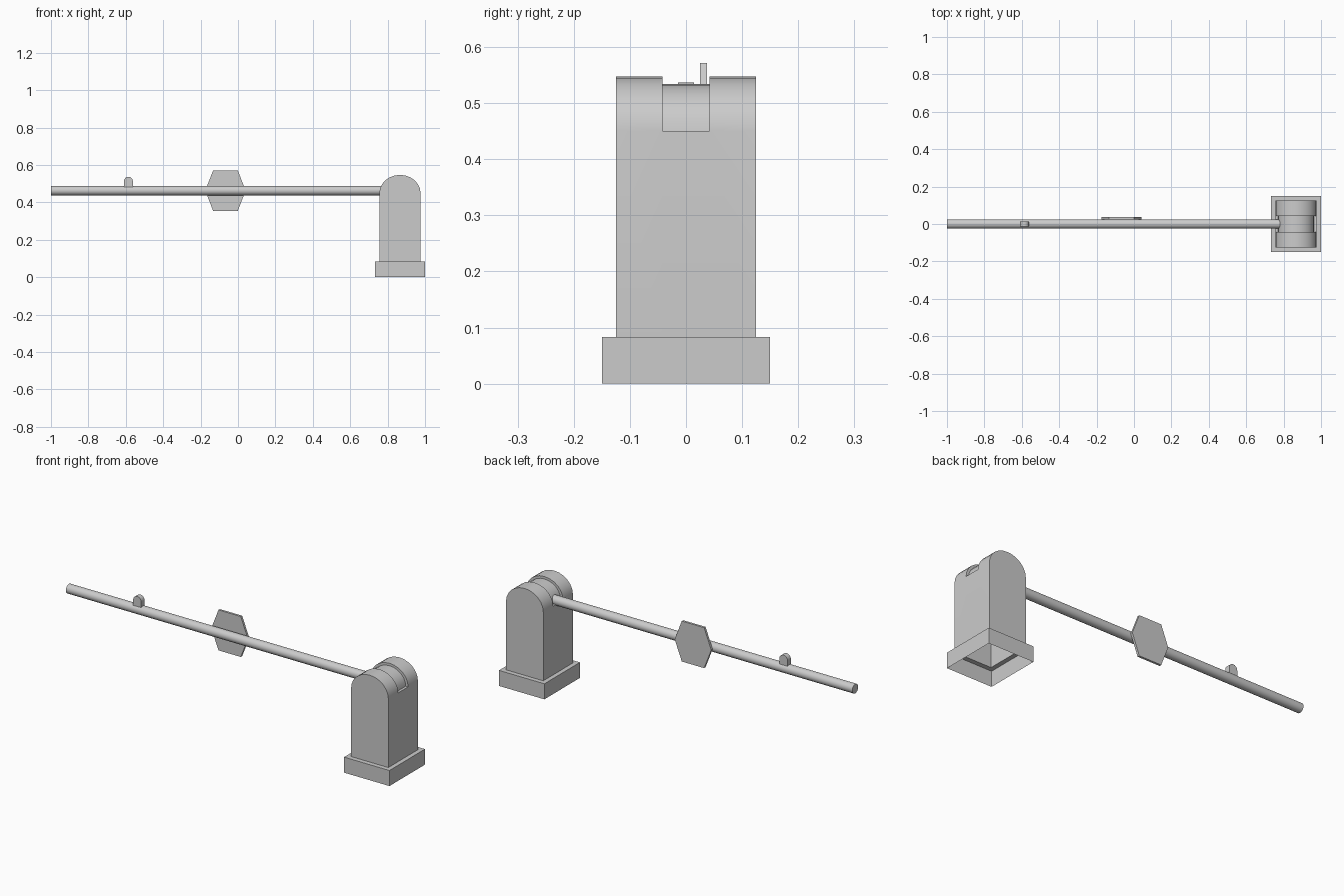
import bpy, bmesh, math

if "Cube" in bpy.data.objects:
    bpy.data.objects.remove(bpy.data.objects["Cube"], do_unlink=True)

GREY = (0.6, 0.6, 0.6, 1.0)
grey = bpy.data.materials.new("plain grey")
grey.use_nodes = True
grey.diffuse_color = GREY
grey.node_tree.nodes["Principled BSDF"].inputs["Base Color"].default_value = GREY

POST_X, POST_HALF = 0.866, 0.11
BASE_HALF, BASE_Y, BASE_TOP = 0.134, 0.15, 0.083
POST_Y, SLOT_Y, SPRING = 0.125, 0.042, 0.45
BOOM_Z, BOOM_R = 0.463, 0.025


def arch(cx, z, rx, rz, steps=12):
    """Half ellipse in the xz plane, from left to right."""
    angles = [math.pi * (1 - i / steps) for i in range(steps + 1)]
    return [(cx + rx * math.cos(a), z + rz * math.sin(a)) for a in angles]


def finish(name, bm, smooth=True):
    bmesh.ops.remove_doubles(bm, verts=bm.verts, dist=1e-5)
    bmesh.ops.dissolve_degenerate(bm, edges=bm.edges, dist=1e-5)
    bmesh.ops.recalc_face_normals(bm, faces=bm.faces)
    mesh = bpy.data.meshes.new(name)
    bm.to_mesh(mesh)
    bm.free()
    mesh.materials.append(grey)
    obj = bpy.data.objects.new(name, mesh)
    bpy.context.collection.objects.link(obj)
    if smooth:
        bpy.ops.object.select_all(action="DESELECT")
        obj.select_set(True)
        bpy.context.view_layer.objects.active = obj
        bpy.ops.object.shade_smooth_by_angle(angle=math.radians(35))
    return obj


def loft(name, sections, closed=True):
    """Join (y, profile) sections; an open loft has no underside."""
    bm = bmesh.new()
    rings = [[bm.verts.new((x, y, z)) for x, z in prof] for y, prof in sections]
    n = len(rings[0])
    for a, b in zip(rings, rings[1:]):
        for i in range(n if closed else n - 1):
            j = (i + 1) % n
            bm.faces.new((a[i], a[j], b[j], b[i]))
    bm.faces.new(rings[0])
    bm.faces.new(rings[-1])
    return finish(name, bm)


# Base: hollow plinth, open below, with a rim around the post
bm = bmesh.new()
rings = []
for hx, hy, z in ((BASE_HALF, BASE_Y, 0), (BASE_HALF, BASE_Y, BASE_TOP),
                  (POST_HALF, POST_Y, BASE_TOP)):
    rings.append([bm.verts.new((POST_X + sx * hx, sy * hy, z))
                  for sx, sy in ((-1, -1), (1, -1), (1, 1), (-1, 1))])
for a, b in zip(rings, rings[1:]):
    for i in range(4):
        j = (i + 1) % 4
        bm.faces.new((a[i], a[j], b[j], b[i]))
finish("base", bm, smooth=False)


# Post: arched housing with a slot and recessed hub between two cheeks
def post_profile(rx, rz):
    left, right = POST_X - POST_HALF, POST_X + POST_HALF
    return ([(left, BASE_TOP), (left, SPRING)] + arch(POST_X, SPRING, rx, rz)
            + [(right, SPRING), (right, BASE_TOP)])


outer = post_profile(POST_HALF, 0.097)
hub = post_profile(0.096, 0.084)
loft("post", [(-POST_Y, outer), (-SLOT_Y, outer), (-SLOT_Y, hub),
              (SLOT_Y, hub), (SLOT_Y, outer), (POST_Y, outer)], closed=False)

# Boom: long round bar running from the hub to the left
start, end = -1.0, 0.79
bm = bmesh.new()
bmesh.ops.create_cone(bm, cap_ends=True, segments=16, radius1=BOOM_R,
                      radius2=BOOM_R, depth=end - start)
for v in bm.verts:
    v.co = ((start + end) / 2 + v.co.z, v.co.y, BOOM_Z + v.co.x)
finish("boom", bm)

# Sign: thin hexagonal plate on the back of the boom
SIGN_X, SIGN_R, SIGN_FLAT = -0.067, 0.108, 0.066
hexagon = [(SIGN_X + dx, BOOM_Z + dz) for dx, dz in (
    (-SIGN_R, 0), (-SIGN_FLAT, SIGN_R), (SIGN_FLAT, SIGN_R),
    (SIGN_R, 0), (SIGN_FLAT, -SIGN_R), (-SIGN_FLAT, -SIGN_R))]
loft("sign", [(BOOM_R, hexagon), (BOOM_R + 0.012, hexagon)])

# Lamp: small round-topped block on top of the boom
LAMP_X, LAMP_R = -0.586, 0.024
lamp = ([(LAMP_X - LAMP_R, 0.475)] + arch(LAMP_X, 0.513, LAMP_R, LAMP_R, 8)
        + [(LAMP_X + LAMP_R, 0.475)])
loft("lamp", [(-0.014, lamp), (0.014, lamp)])
